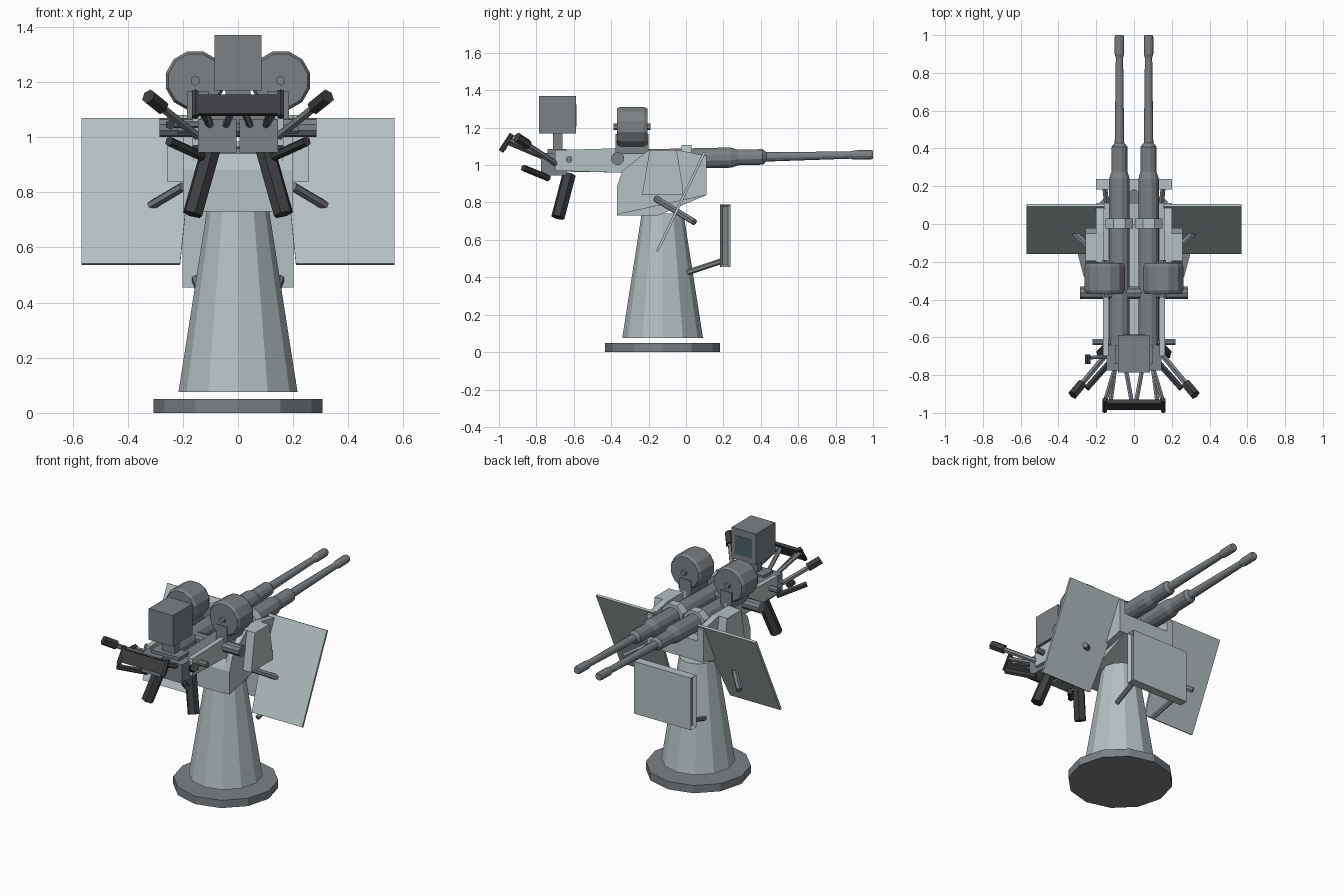
import bpy, bmesh, math
from mathutils import Vector

if "Cube" in bpy.data.objects:
    bpy.data.objects.remove(bpy.data.objects["Cube"])


def material(name, *rgb):
    m = bpy.data.materials.new(name)
    m.diffuse_color = (*rgb, 1)
    m.use_nodes = True
    m.node_tree.nodes["Principled BSDF"].inputs["Base Color"].default_value = m.diffuse_color
    return m


paint = material("light_paint", 0.46, 0.53, 0.54)
steel = material("gun_steel", 0.20, 0.22, 0.235)
dark = material("dark_rubber", 0.045, 0.048, 0.052)
glass = material("sight_glass", 0.07, 0.12, 0.135)


def finish(name, bm, mat):
    bmesh.ops.recalc_face_normals(bm, faces=bm.faces)
    me = bpy.data.meshes.new(name)
    bm.to_mesh(me)
    bm.free()
    ob = bpy.data.objects.new(name, me)
    bpy.context.collection.objects.link(ob)
    me.materials.append(mat)
    return ob


def mirror(ob):
    ob.modifiers.new("mirror", 'MIRROR')
    return ob


def box(name, x, y, z, mat=steel):
    bm = bmesh.new()
    bmesh.ops.create_cube(bm, size=1)
    for v in bm.verts:
        for i, (a, b) in enumerate((x, y, z)):
            v.co[i] = (a + b) / 2 + v.co[i] * (b - a)
    return finish(name, bm, mat)


def extrude(name, points, offset, mat=paint):
    """Extrude a flat polygon along an offset."""
    bm = bmesh.new()
    f = bm.faces.new([bm.verts.new(p) for p in points])
    r = bmesh.ops.extrude_face_region(bm, geom=[f])
    for v in r["geom"]:
        if isinstance(v, bmesh.types.BMVert):
            v.co += Vector(offset)
    return finish(name, bm, mat)


def prism(name, x0, x1, outline, mat=paint):
    """Extrude a (y, z) outline from x0 to x1."""
    return extrude(name, [(x0, y, z) for y, z in outline], (x1 - x0, 0, 0), mat)


def lathe(name, start, end, profile, sides, mat=steel, phase=0.5):
    """Turn (distance, radius) rings around the axis start -> end."""
    start, axis = Vector(start), (Vector(end) - Vector(start)).normalized()
    q = axis.to_track_quat('Z', 'Y')
    bm = bmesh.new()
    rings = []
    for d, r in profile:
        ring = []
        for i in range(sides):
            a = 2 * math.pi * (i + phase) / sides
            ring.append(bm.verts.new(start + q @ Vector((r * math.cos(a), r * math.sin(a), d))))
        rings.append(ring)
    for a, b in zip(rings, rings[1:]):
        for i in range(sides):
            j = (i + 1) % sides
            bm.faces.new((a[i], a[j], b[j], b[i]))
    bm.faces.new(rings[0])
    bm.faces.new(rings[-1])
    return finish(name, bm, mat)


def rod(name, a, b, r, sides=6, mat=steel):
    d = (Vector(b) - Vector(a)).length
    return lathe(name, a, b, [(0, r), (d, r)], sides, mat)


# Base and pedestal
C = -0.125
lathe("base_plate", (0, C, 0), (0, C, 1), [(0, 0.307), (0.05, 0.307)], 12, steel, 0)
lathe("pedestal", (0, C, 0), (0, C, 1), [(0.075, 0.216), (0.74, 0.112)], 12, paint, 0)

# Carriage: sloped floor block with raised cheeks and ear boxes
prism("carriage_block", -0.16, 0.16,
      [(-0.37, 0.73), (-0.15, 0.73), (0.11, 0.84), (0.11, 0.97), (-0.34, 0.94), (-0.37, 0.88)])
mirror(prism("carriage_cheek", 0.16, 0.2,
             [(-0.37, 0.735), (0.11, 0.84), (0.11, 1.05), (-0.04, 1.08), (-0.2, 1.08), (-0.34, 0.97), (-0.37, 0.88)]))
mirror(prism("trunnion_ear", 0.2, 0.258,
             [(-0.235, 0.84), (-0.02, 0.84), (-0.02, 0.9), (-0.05, 1.08), (-0.195, 1.08), (-0.225, 0.9)]))

# Twin guns, slightly raised at the muzzle
gx, slope = 0.077, 0.021
z_at = lambda y: 1.035 + slope * y
mirror(lathe("gun_barrel", (gx, -0.66, z_at(-0.66)), (gx, 1, z_at(1)),
             [(0, 0.056), (0.90, 0.056), (0.94, 0.043), (1.07, 0.043), (1.09, 0.026),
              (1.54, 0.02), (1.56, 0.026), (1.65, 0.026), (1.66, 0.022)], 12))
mirror(rod("barrel_collar", (gx, -0.025, z_at(0)), (gx, 0.03, z_at(0)), 0.079, 8, paint))
mirror(box("receiver_end", (0.006, 0.145), (-0.775, -0.64), (0.945, 1.065)))
mirror(prism("cradle_side", 0.135, 0.165,
             [(-0.7, 0.97), (-0.2, 0.955), (-0.2, 1.09), (-0.36, 1.09), (-0.7, 1.08)]))
mirror(prism("cradle_floor", 0, 0.135, [(-0.66, 0.965), (0.0, 0.955), (0.0, 0.985), (-0.66, 0.985)]))

# Cross rods
rod("trunnion_rod", (-0.285, -0.365, 1.035), (0.285, -0.365, 1.035), 0.035, 10)
rod("rear_cross_rod", (-0.22, -0.625, 1.03), (0.22, -0.625, 1.03), 0.018, 8)

# Drum magazines with hubs and saddles
mx, mz = 0.155, 1.205
mirror(lathe("drum_magazine", (mx, -0.37, mz), (mx, 0, mz),
             [(0, 0.1), (0.018, 0.11), (0.145, 0.11), (0.163, 0.1)], 12))
mirror(rod("drum_hub", (mx, -0.388, mz), (mx, -0.19, mz), 0.018, 6))
mirror(box("drum_saddle", (0.105, 0.185), (-0.376, -0.2), (1.06, 1.165)))

# Sight box on its post
box("sight_box", (-0.086, 0.086), (-0.785, -0.587), (1.17, 1.37))
box("sight_screen", (-0.06, 0.06), (-0.59, -0.585), (1.205, 1.325), glass)
box("sight_post", (-0.045, 0.045), (-0.71, -0.66), (1.05, 1.17))
box("sight_foot", (-0.1, 0.1), (-0.74, -0.64), (1.05, 1.085))

# Slanted side shields with braces
mirror(extrude("side_shield",
               [(0.568, 0.105, 1.064), (0.155, 0.105, 1.064), (0.21, -0.147, 0.536), (0.568, -0.147, 0.536)],
               (0, -0.013, 0.006)))
mirror(rod("shield_brace", (0.2, -0.16, 0.82), (0.41, 0.045, 0.695), 0.018, 6))

# Front lower shield with recessed side edges
bm = bmesh.new()
bmesh.ops.create_cube(bm, size=1)
for v in bm.verts:
    v.co = (v.co.x * 0.404, 0.21 + v.co.y * 0.055, 0.622 + v.co.z * 0.335)
sides = [f for f in bm.faces if abs(f.calc_center_median().x) > 0.1]
bmesh.ops.inset_individual(bm, faces=sides, thickness=0.017, depth=-0.02)
for f in sides:
    f.material_index = 1
finish("front_shield", bm, paint).data.materials.append(steel)
mirror(rod("front_shield_strut", (0.135, 0.005, 0.425), (0.155, 0.2, 0.49), 0.015, 6))

# Shoulder pads, handles and grips
mirror(rod("shoulder_pad", (0.1, -0.625, 0.95), (0.165, -0.685, 0.72), 0.037, 6, dark))
mirror(rod("handle_arm", (0.13, -0.67, 0.99), (0.28, -0.85, 1.11), 0.016, 6))
mirror(rod("handle_grip", (0.275, -0.845, 1.108), (0.325, -0.905, 1.148), 0.028, 6, dark))
mirror(rod("lower_handle", (0.13, -0.735, 0.93), (0.25, -0.87, 0.985), 0.018, 6, dark))
rod("cocking_lever", (-0.13, -0.7, 1.045), (-0.26, -0.71, 1.045), 0.011, 6)
rod("cocking_knob", (-0.245, -0.69, 1.045), (-0.245, -0.74, 1.045), 0.018, 6, dark)

# Rear body rest and its struts
prism("body_rest", -0.165, 0.165,
      [(-0.985, 1.085), (-0.965, 1.077), (-0.93, 1.147), (-0.95, 1.155)], dark)
for name, a, b in (("rest_strut_outer", (0.1, -0.76, 1.04), (0.155, -0.945, 1.135)),
                   ("rest_strut_middle", (0.1, -0.76, 1.04), (0.125, -0.95, 1.12)),
                   ("rest_strut_inner", (0.045, -0.76, 1.04), (0.01, -0.95, 1.125))):
    mirror(rod(name, a, b, 0.013, 6, steel))
mirror(rod("rest_end_cap", (0.155, -0.99, 1.073), (0.155, -0.93, 1.165), 0.014, 6, dark))
